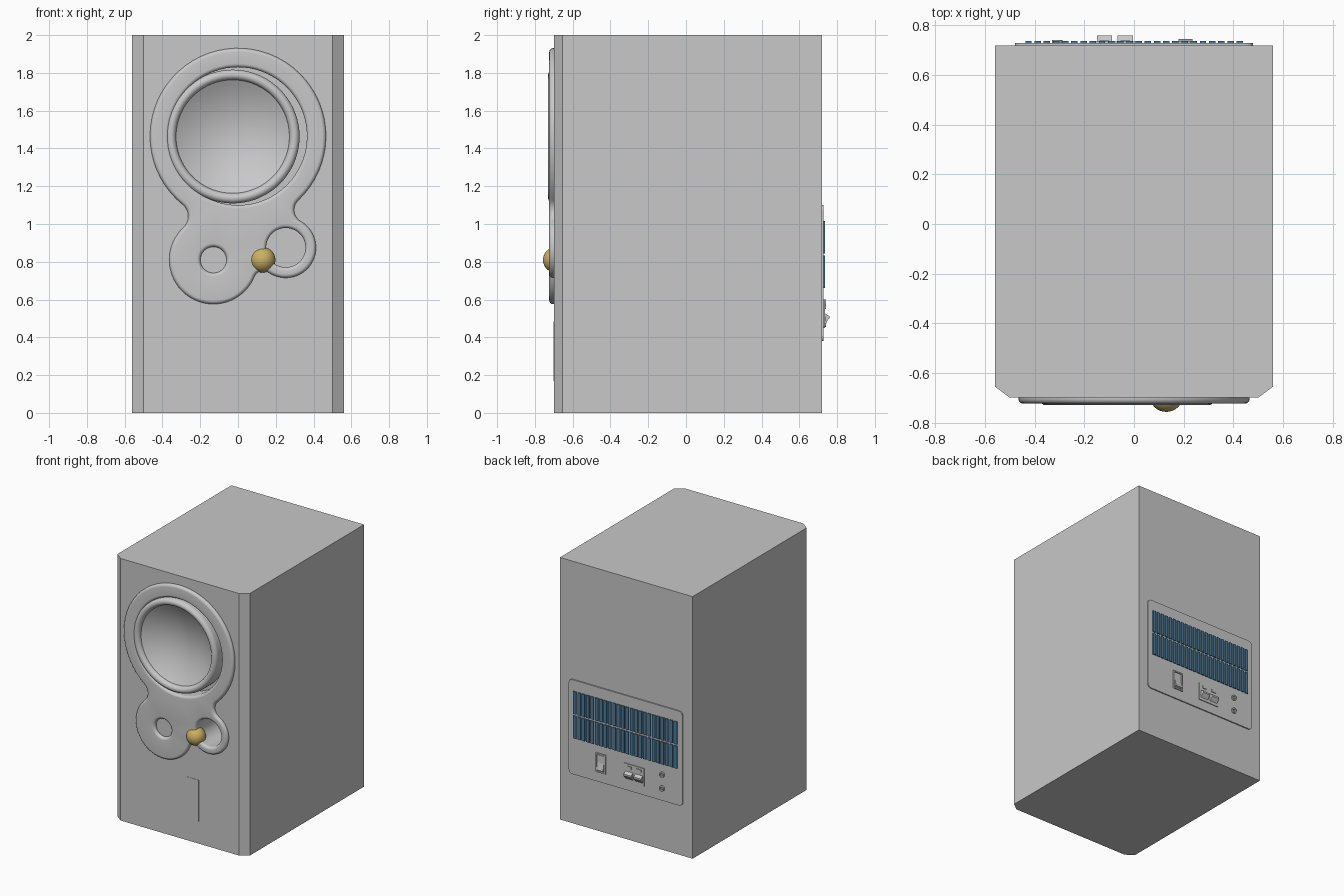
import bpy, bmesh
from math import sin, cos, pi, atan2, sqrt
from mathutils import Vector, Matrix

old = bpy.data.objects.get("Cube")
if old:
    bpy.data.objects.remove(old, do_unlink=True)


def material(name, rgb):
    m = bpy.data.materials.new(name)
    m.use_nodes = True
    m.diffuse_color = (*rgb, 1)
    m.node_tree.nodes["Principled BSDF"].inputs["Base Color"].default_value = (*rgb, 1)
    return m


GREY = material("cabinet_grey", (0.58, 0.58, 0.58))
GOLD = material("tweeter_gold", (0.6, 0.44, 0.13))
BLUE = material("fin_blue", (0.07, 0.2, 0.34))

FRONT, SEAM, BACK = -0.70, -0.655, 0.72


def finish(bm, name, mat=GREY, smooth=False):
    bmesh.ops.remove_doubles(bm, verts=bm.verts, dist=1e-5)
    bmesh.ops.recalc_face_normals(bm, faces=bm.faces)
    mesh = bpy.data.meshes.new(name)
    bm.to_mesh(mesh)
    bm.free()
    mesh.materials.append(mat)
    ob = bpy.data.objects.new(name, mesh)
    bpy.context.collection.objects.link(ob)
    bpy.ops.object.select_all(action="DESELECT")
    ob.select_set(True)
    bpy.context.view_layer.objects.active = ob
    if smooth:
        bpy.ops.object.shade_smooth_by_angle(angle=0.7)
    return ob


def prism(name, points, sweep, mat=GREY):
    """Extrude a flat polygon of 3D points along the sweep vector."""
    bm = bmesh.new()
    face = bm.faces.new([bm.verts.new(p) for p in points])
    new = bmesh.ops.extrude_face_region(bm, geom=[face], use_keep_orig=True)["geom"]
    bmesh.ops.translate(bm, vec=sweep, verts=[v for v in new if isinstance(v, bmesh.types.BMVert)])
    return finish(bm, name, mat)


def add_box(bm, x, y, z):
    size = Matrix.Diagonal((x[1] - x[0], y[1] - y[0], z[1] - z[0], 1))
    mid = Matrix.Translation((sum(x) / 2, sum(y) / 2, sum(z) / 2))
    bmesh.ops.create_cube(bm, size=1, matrix=mid @ size)


def box(name, x, y, z, mat=GREY, corner=0):
    bm = bmesh.new()
    add_box(bm, x, y, z)
    if corner:
        along_y = [e for e in bm.edges if abs(e.verts[0].co.y - e.verts[1].co.y) > 1e-4]
        bmesh.ops.bevel(bm, geom=along_y, offset=corner, segments=4, profile=0.5, affect="EDGES")
    return finish(bm, name, mat)


def lathe(name, centre, profile, mat=GREY, steps=72):
    """Turn (radius, y) points around a front-to-back axis."""
    bm = bmesh.new()
    x, z = centre
    verts = [bm.verts.new((x + r, y, z)) for r, y in profile]
    edges = [bm.edges.new(pair) for pair in zip(verts, verts[1:])]
    bmesh.ops.spin(bm, geom=verts + edges, cent=(x, 0, z), axis=(0, 1, 0), angle=2 * pi, steps=steps)
    return finish(bm, name, mat, True)


def drill(target, centre, radius, depth):
    cutter = lathe("cutter", centre, [(0, -1), (radius, -1), (radius, FRONT + depth), (0, FRONT + depth)])
    cutter.hide_render = True
    bpy.context.view_layer.objects.active = target
    mod = target.modifiers.new("hole", "BOOLEAN")
    mod.operation, mod.object, mod.solver = "DIFFERENCE", cutter, "EXACT"
    bpy.ops.object.modifier_apply(modifier=mod.name)
    bpy.data.objects.remove(cutter, do_unlink=True)


# Cabinet and chamfered front baffle
WOOFER, TWEETER, PORT = Vector((0, 1.465)), Vector((-0.13, 0.81)), Vector((0.253, 0.875))
cabinet = box("cabinet", (-0.56, 0.56), (SEAM, BACK), (0, 2))
baffle = prism("front_baffle",
               [(-0.56, SEAM, 0), (-0.5, FRONT, 0), (0.5, FRONT, 0), (0.56, SEAM, 0)], (0, 0, 2))
for part in (cabinet, baffle):
    drill(part, WOOFER, 0.365, 0.09)
    drill(part, PORT, 0.104, 0.35)

# Raised bezel: three circles joined by fillets
LOBES = [(WOOFER, 0.466), (TWEETER, 0.234), (PORT, 0.16)]
FILLETS = [0.08, 0.05, 0.07]
HOLES = [(WOOFER, 0.365), (TWEETER, 0.069), (PORT, 0.104)]


def fillet_centre(a, ra, b, rb):
    d = (b - a).length
    u = (b - a) / d
    t = (ra * ra - rb * rb + d * d) / (2 * d)
    return a + u * t + Vector((u.y, -u.x)) * sqrt(ra * ra - t * t)


def arc(c, r, start, end, turn, n):
    a0, a1 = (atan2((p - c).y, (p - c).x) for p in (start, end))
    span = turn * ((turn * (a1 - a0)) % (2 * pi))
    return [c + r * Vector((cos(a0 + span * i / n), sin(a0 + span * i / n))) for i in range(n)]


def outline(inset):
    mids = []
    for i, r in enumerate(FILLETS):
        (a, ra), (b, rb) = LOBES[i], LOBES[(i + 1) % 3]
        mids.append(fillet_centre(a, ra + r, b, rb + r))
    points = []
    for i, (c, r) in enumerate(LOBES):
        points += arc(c, r - inset, mids[i - 1], mids[i], 1, 48)
        points += arc(mids[i], FILLETS[i] + inset, c, LOBES[(i + 1) % 3][0], -1, 12)
    return points


def circle(c, r, n=72):
    return [c + r * Vector((cos(2 * pi * i / n), sin(2 * pi * i / n))) for i in range(n)]


def bezel(height=0.024, rounding=0.02, steps=6):
    bm = bmesh.new()
    levels = [(0, FRONT)]
    for i in range(steps + 1):
        t = pi / 2 * i / steps
        levels.append((rounding * (1 - cos(t)), FRONT - height + rounding * (1 - sin(t))))
    shapes = [outline] + [lambda d, c=c, r=r: circle(c, r + d) for c, r in HOLES]
    rim = []
    for shape in shapes:
        rings = [[bm.verts.new((p.x, y, p.y)) for p in shape(d)] for d, y in levels]
        n = len(rings[0])
        for low, high in zip(rings, rings[1:]):
            for i in range(n):
                j = (i + 1) % n
                bm.faces.new((low[i], low[j], high[j], high[i]))
        rim += [bm.edges.get((rings[-1][i], rings[-1][(i + 1) % n])) for i in range(n)]
    bmesh.ops.triangle_fill(bm, edges=rim, use_beauty=True, normal=(0, -1, 0))
    return finish(bm, "bezel", GREY, True)


bezel()

# Woofer: concave cone, rolled surround and basket
cone = [(0.3 * i / 12, FRONT + 0.09 * (1 - (i / 12) ** 2)) for i in range(13)]
roll = [(0.327 - 0.027 * cos(pi * i / 10), FRONT - 0.03 * sin(pi * i / 10)) for i in range(1, 11)]
lathe("woofer", (-0.028, 1.463), cone + roll + [(0.354, -0.58), (0, -0.58)])

# Tweeter dome
dome = [(0.068 * sin(pi * i / 16), -0.69 - 0.067 * cos(pi * i / 16)) for i in range(17)]
lathe("tweeter_dome", (0.13, 0.81), dome, GOLD, 40)

# Narrow front inlay
box("front_inlay", (0.06, 0.16), (FRONT - 0.002, FRONT + 0.01), (0.17, 0.485))

# Rear panel with two rows of cooling fins
PANEL = BACK + 0.009
box("rear_panel", (-0.48, 0.48), (BACK - 0.01, PANEL), (0.38, 1.1), corner=0.03)
fins = bmesh.new()
for low in (0.66, 0.845):
    for i in range(24):
        x = -0.425 + i * 0.037
        add_box(fins, (x - 0.013, x + 0.013), (BACK, PANEL + 0.008), (low, low + 0.172))
finish(fins, "cooling_fins", BLUE)


def wedge(name, x, profile):
    prism(name, [(x[0], PANEL + out, z) for out, z in profile], (x[1] - x[0], 0, 0))


# Power switch
for i, (x, z) in enumerate([((0.165, 0.175), (0.455, 0.6)), ((0.24, 0.25), (0.455, 0.6)),
                            ((0.165, 0.25), (0.455, 0.465)), ((0.165, 0.25), (0.59, 0.6))]):
    box(f"switch_frame_{i + 1}", x, (BACK, PANEL + 0.008), z)
wedge("switch_rocker", (0.18, 0.235), [(0, 0.47), (0.016, 0.475), (0.004, 0.53), (0.002, 0.585), (0, 0.585)])

# Speaker terminals with clip levers
box("terminal_block", (-0.16, 0.01), (BACK, PANEL + 0.006), (0.45, 0.585))
for i, x in enumerate([(-0.15, -0.088), (-0.066, -0.004)]):
    wedge(f"terminal_lever_{i + 1}", x, [(0, 0.465), (0.03, 0.5), (0.03, 0.513), (0, 0.53)])
    box(f"terminal_socket_{i + 1}", (x[0] + 0.012, x[1] - 0.012), (BACK, PANEL + 0.011), (0.55, 0.57))

# Round input jacks
for i, z in enumerate((0.475, 0.58)):
    ring = [(0, PANEL + 0.002), (0.011, PANEL + 0.002), (0.011, PANEL + 0.012),
            (0.021, PANEL + 0.012), (0.021, BACK)]
    lathe(f"input_jack_{i + 1}", (-0.31, z), ring, GREY, 24)
